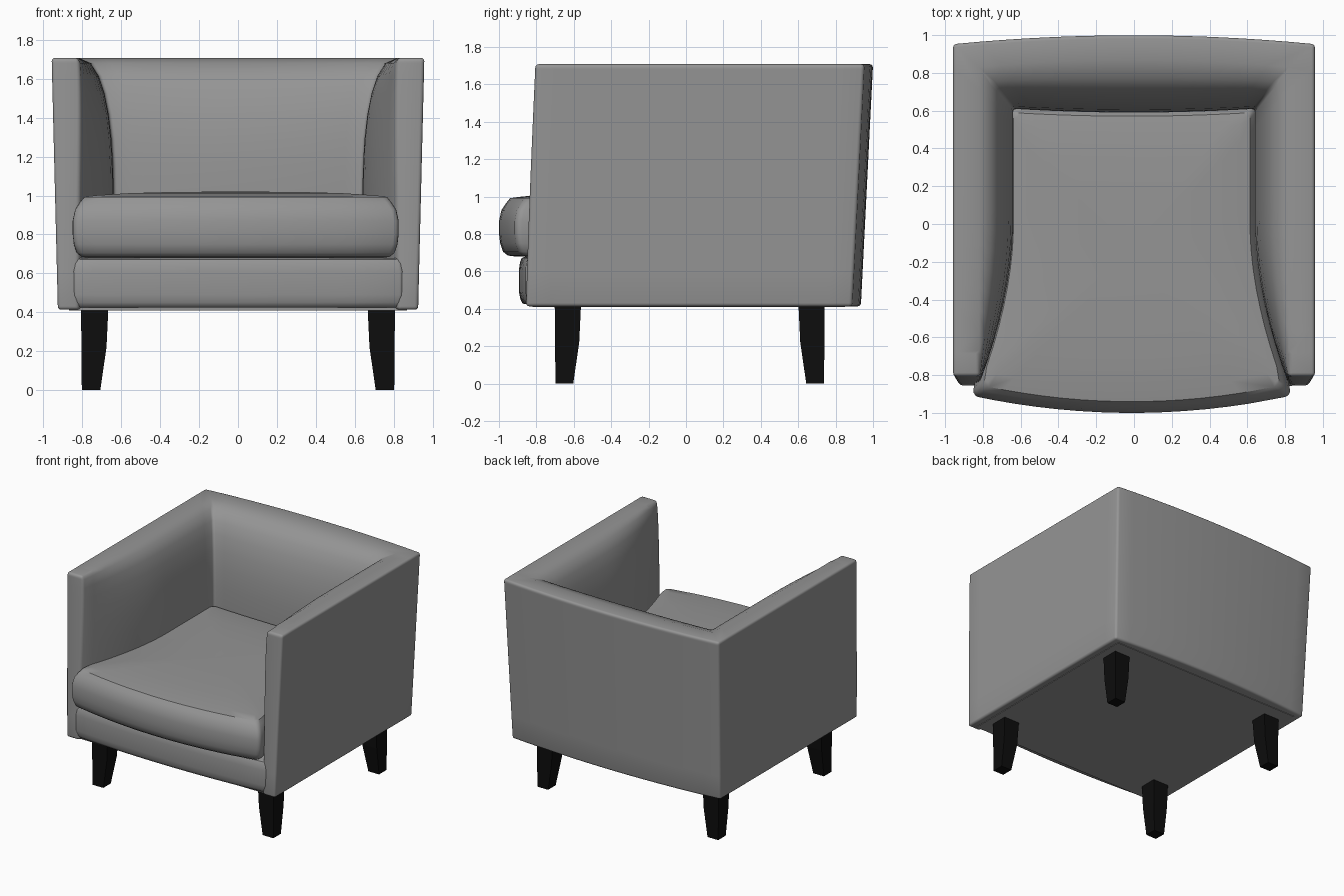
import bpy, bmesh, math

if "Cube" in bpy.data.objects:
    bpy.data.objects.remove(bpy.data.objects["Cube"])

Z0, Z1, SEAT = 0.413, 1.708, 1.0


def material(name, v):
    m = bpy.data.materials.new(name)
    m.diffuse_color = (v, v, v, 1)
    m.use_nodes = True
    m.node_tree.nodes["Principled BSDF"].inputs["Base Color"].default_value = m.diffuse_color
    return m


fabric = material("dark_grey_fabric", 0.3)
black = material("black_wood", 0.004)


def loft(name, rings, mat, bevel=0.0, segments=3, angle=50, smooth=40):
    """Skin a stack of closed rings and cap both ends with strips."""
    bm = bmesh.new()
    vs = [[bm.verts.new(p) for p in r] for r in rings]
    n = len(rings[0])
    for a, b in zip(vs, vs[1:]):
        for i in range(n):
            j = (i + 1) % n
            bm.faces.new((a[i], a[j], b[j], b[i]))
    for r in (vs[0], vs[-1]):
        for i in range(n // 2 - 1):
            bm.faces.new((r[i], r[i + 1], r[n - 2 - i], r[n - 1 - i]))
    bmesh.ops.recalc_face_normals(bm, faces=bm.faces)
    me = bpy.data.meshes.new(name)
    bm.to_mesh(me)
    bm.free()
    me.materials.append(mat)
    ob = bpy.data.objects.new(name, me)
    bpy.context.collection.objects.link(ob)
    bpy.ops.object.select_all(action='DESELECT')
    ob.select_set(True)
    bpy.context.view_layer.objects.active = ob
    if bevel:
        m = ob.modifiers.new("soft_edges", 'BEVEL')
        m.width, m.segments = bevel, segments
        m.limit_method, m.angle_limit = 'ANGLE', math.radians(angle)
        bpy.ops.object.modifier_apply(modifier=m.name)
    if smooth:
        bpy.ops.object.shade_smooth_by_angle(angle=math.radians(smooth))
    return ob


def fullness(y):
    """How padded the arm is: none at the front, full from the middle back."""
    return 1 - min(max(-y / 0.85, 0), 1) ** 1.8


def horseshoe(side, back, y_front, y_corner, half, n=14):
    """Path along the right arm, across the back and down the left arm."""
    arm = [y_front + (y_corner - y_front) * i / n for i in range(n)]
    pts = [(side(y), y) for y in arm]
    for i in range(n + 1):
        q = 1 - 2 * i / n
        pts.append((half * q, back(q)))
    return pts + [(-side(y), y) for y in reversed(arm)]


# Shell: arms and back in one padded U
def shell_ring(z):
    k = (z - Z0) / (Z1 - Z0)
    t = max(z - SEAT, 0) / (Z1 - SEAT)
    g = max(1 - t ** 2.3, 0) ** (1 / 2.3)
    yf = -0.855 + 0.05 * k ** 1.2
    xo, yo = 0.926 + 0.032 * k, 0.888 + 0.065 * k
    outer = horseshoe(lambda y: xo, lambda q: yo + 0.047 * (1 - q * q), yf, yo, xo)
    inner = horseshoe(lambda y: 0.82 - 0.18 * g * fullness(y),
                      lambda q: 0.83 - 0.22 * g + (0.04 - 0.06 * g) * (1 - q * q),
                      yf, 0.83 - 0.22 * g, 0.82 - 0.18 * g)
    return [(x, y, z) for x, y in outer + inner[::-1]]


levels = [Z0, 0.6, 0.8] + [SEAT + (Z1 - SEAT) * math.sin(math.radians(a))
                           for a in (0, 12, 24, 36, 48, 60, 74, 90)]
loft("arms_and_back", [shell_ring(z) for z in levels], fabric, bevel=0.018, angle=60)


# Padded blocks: an outline swept through (scale, height) steps
def padded(name, side, y_front, bow, y_back, steps, bevel, shift=0.0):
    w, wb, n = side(y_front), side(y_back), 15
    path = horseshoe(side, lambda q: y_back - 0.02 * (1 - q * q), y_front, y_back, wb)
    for i in range(1, n):
        q = -1 + 2 * i / n
        path.append((w * q, y_front - bow * (1 - q * q)))
    if len(path) % 2:
        path.pop()
    rings = [[(x * s + shift, -0.15 + (y + 0.15) * s, z) for x, y in path]
             for s, z in steps]
    return loft(name, rings, fabric, bevel, smooth=38)


padded("seat_cushion", lambda y: 0.843 - 0.17 * fullness(y), -0.91, 0.09, 0.645,
       [(0.9, 0.68), (0.945, 0.685), (0.975, 0.705), (0.993, 0.75), (1, 0.8),
        (1, 0.87), (0.985, 0.928), (0.957, 0.964), (0.93, 0.992), (0.85, 1.001),
        (0.65, 1.012), (0.4, 1.018), (0.1, 1.02)], 0.03, -0.012)

padded("front_rail", lambda y: 0.85, -0.857, 0.036, 0.62,
       [(0.96, 0.425), (0.975, 0.43), (0.99, 0.45), (1, 0.49), (1, 0.61),
        (0.993, 0.65), (0.98, 0.672), (0.95, 0.68)], 0.02)

# Underside panel
loft("underside_panel", [[(x, y, z) for x, y in
                          ((0.87, -0.82), (0.87, 0.85), (-0.87, 0.85), (-0.87, -0.82))]
                         for z in (0.409, 0.45)], fabric)

# Legs: straight outer corner, tapering on the inner faces
for front, oy, dy in (("front", -0.698, 1), ("back", 0.738, -1)):
    for hand, sx in (("left", -1), ("right", 1)):
        rings = []
        for z, s, e in ((0.0, 0.095, 0), (0.22, 0.127, 0.002), (0.43, 0.137, 0.004)):
            xa, xb = sx * (0.803 + e), sx * (0.803 - s)
            ya, yb = oy - dy * e, oy + dy * s
            rings.append([(xa, ya, z), (xb, ya, z), (xb, yb, z), (xa, yb, z)])
        loft(f"{front}_{hand}_leg", rings, black, smooth=0)
